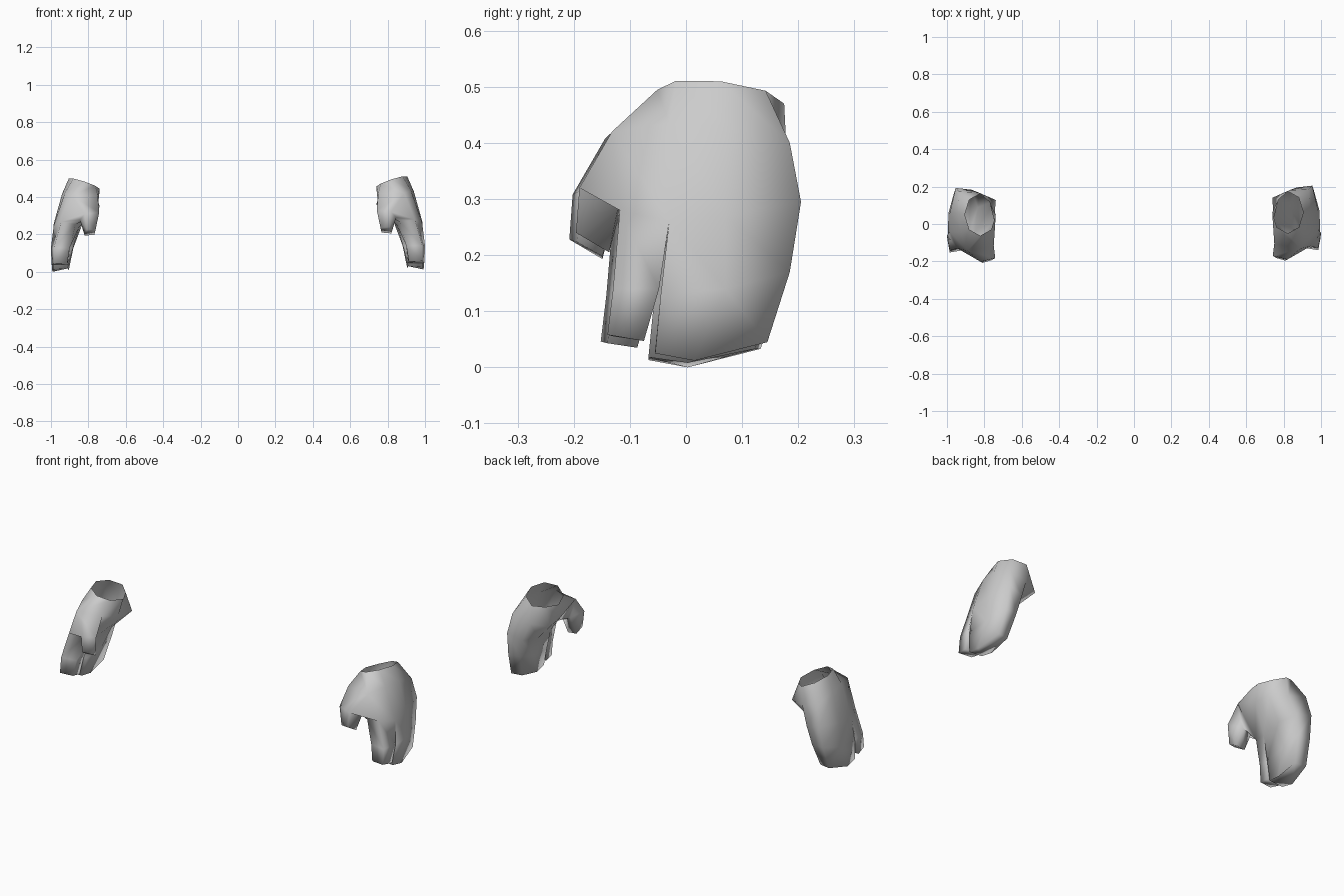
import bpy, bmesh, math

# Rings run: outer side front-to-back (4), then inner side back-to-front (4)
WRIST = []
for k in range(8):
    a = math.radians(-90 + 45 * k)
    r = 0.85 if k == 5 else 1.0          # flattened inner back corner
    x = 0.822 + 0.083 * r * math.cos(a)
    y = 0.062 + 0.113 * r * math.sin(a)
    WRIST.append((x, y, 0.455 + 0.33 * (x - 0.739) - 0.11 * (y - 0.062)))
HEEL = [(.89, -.132, .42), (.925, -.03, .435), (.94, .07, .43), (.935, .185, .40),
        (.83, .18, .37), (.739, .14, .36), (.748, .03, .37), (.75, -.105, .42)]
KNUCKLE = [(.945, -.118, .28), (.985, -.03, .26), (.985, .07, .27), (.953, .205, .295),
           (.868, .195, .27), (.835, .10, .26), (.85, -.03, .25), (.868, -.108, .265)]
# Grouped fingers
MITT_MID = [(.995, -.045, .13), (.992, .07, .14), (.96, .185, .17),
            (.89, .18, .17), (.88, .07, .14), (.885, -.045, .13)]
MITT_TIP = [(.988, -.055, .025), (.993, .015, .012), (.97, .145, .045),
            (.91, .135, .045), (.905, .015, .02), (.91, -.055, .03)]
# Index finger: outer front, outer back, inner back, inner front
INDEX_MID = [(.985, -.13, .14), (1.0, -.048, .14), (.90, -.05, .14), (.90, -.118, .14)]
INDEX_TIP = [(.985, -.14, .058), (.997, -.075, .047), (.91, -.075, .047), (.913, -.128, .055)]
# Thumb, following the front face between heel and knuckle rings
THUMB_MID = [(.82, -.19, .32), (.742, -.17, .33), (.785, -.11, .305), (.845, -.12, .29)]
THUMB_TIP = [(.81, -.196, .24), (.762, -.182, .235), (.768, -.137, .21), (.82, -.137, .205)]


def make_hand(name, side, dy, dz):
    bm = bmesh.new()

    def ring(pts):
        return [bm.verts.new((side * x, y + dy, z + dz)) for x, y, z in pts]

    def bridge(a, b, skip=()):
        n = len(a)
        for i in range(n):
            if i not in skip:
                j = (i + 1) % n
                bm.faces.new((a[i], a[j], b[j], b[i]))

    def limb(base, mid, tip):
        m, t = ring(mid), ring(tip)
        bridge(base, m)
        bridge(m, t)
        bm.faces.new(t)

    # Palm, open at the wrist and at the front where the thumb grows
    w, h, k = ring(WRIST), ring(HEEL), ring(KNUCKLE)
    bridge(w, h)
    bridge(h, k, skip=(7,))
    limb([k[0], k[1], k[6], k[7]], INDEX_MID, INDEX_TIP)
    limb(k[1:7], MITT_MID, MITT_TIP)
    limb([h[0], h[7], k[7], k[0]], THUMB_MID, THUMB_TIP)

    bmesh.ops.recalc_face_normals(bm, faces=bm.faces)
    for f in bm.faces:
        f.smooth = True
    me = bpy.data.meshes.new(name)
    bm.to_mesh(me)
    bm.free()
    ob = bpy.data.objects.new(name, me)
    bpy.context.collection.objects.link(ob)


make_hand("right_side_hand", 1, 0.0, 0.0)
make_hand("left_side_hand", -1, -0.012, -0.012)
